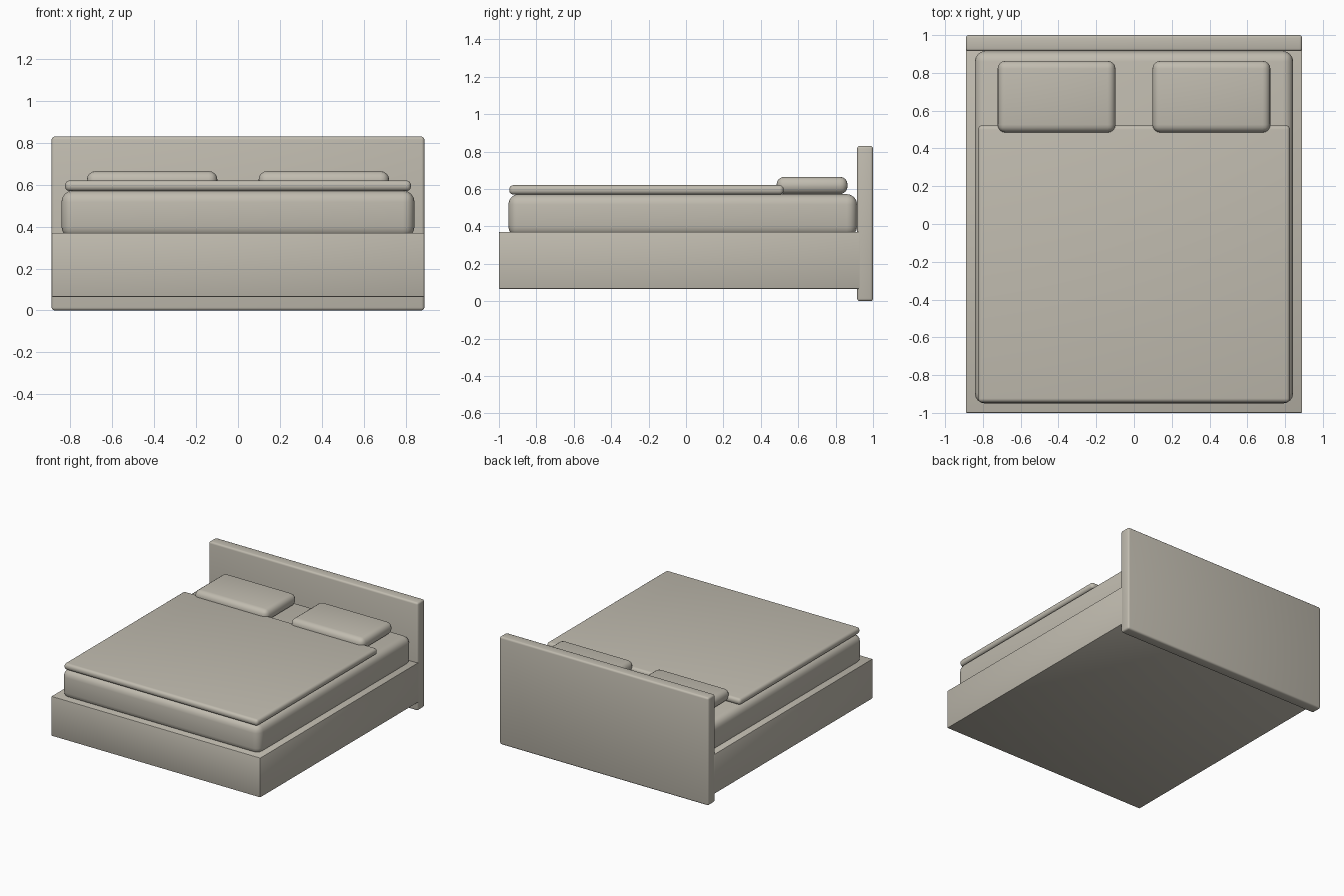
import bpy

if "Cube" in bpy.data.objects:
    bpy.data.objects.remove(bpy.data.objects["Cube"])

mat = bpy.data.materials.new("warm grey")
mat.diffuse_color = (0.53, 0.50, 0.43, 1.0)
mat.use_nodes = True
mat.node_tree.nodes["Principled BSDF"].inputs["Base Color"].default_value = mat.diffuse_color


def rounded_box(name, lo, hi, bevel, segments=4):
    """Box between two corners with rounded edges."""
    bpy.ops.mesh.primitive_cube_add(
        size=1, location=[(a + b) / 2 for a, b in zip(lo, hi)])
    ob = bpy.context.object
    ob.name = name
    ob.scale = [b - a for a, b in zip(lo, hi)]
    bpy.ops.object.transform_apply(location=False, rotation=False, scale=True)
    mod = ob.modifiers.new("Rounding", 'BEVEL')
    mod.width = bevel
    mod.segments = segments
    bpy.ops.object.modifier_apply(modifier=mod.name)
    ob.data.materials.append(mat)
    bpy.ops.object.shade_smooth_by_angle(angle=0.6)
    return ob


# Frame
rounded_box("bed_base", (-0.89, -1.0, 0.065), (0.89, 0.93, 0.37), 0.005, 2)
rounded_box("headboard", (-0.89, 0.915, 0.0), (0.89, 1.0, 0.83), 0.014, 3)

# Bedding
rounded_box("mattress", (-0.843, -0.95, 0.345), (0.843, 0.915, 0.572), 0.055)
rounded_box("blanket", (-0.826, -0.945, 0.57), (0.826, 0.522, 0.62), 0.022)

# Pillows
for side, x in (("left", -0.41), ("right", 0.41)):
    rounded_box(side + "_pillow", (x - 0.312, 0.484, 0.572),
                (x + 0.312, 0.864, 0.665), 0.042)
